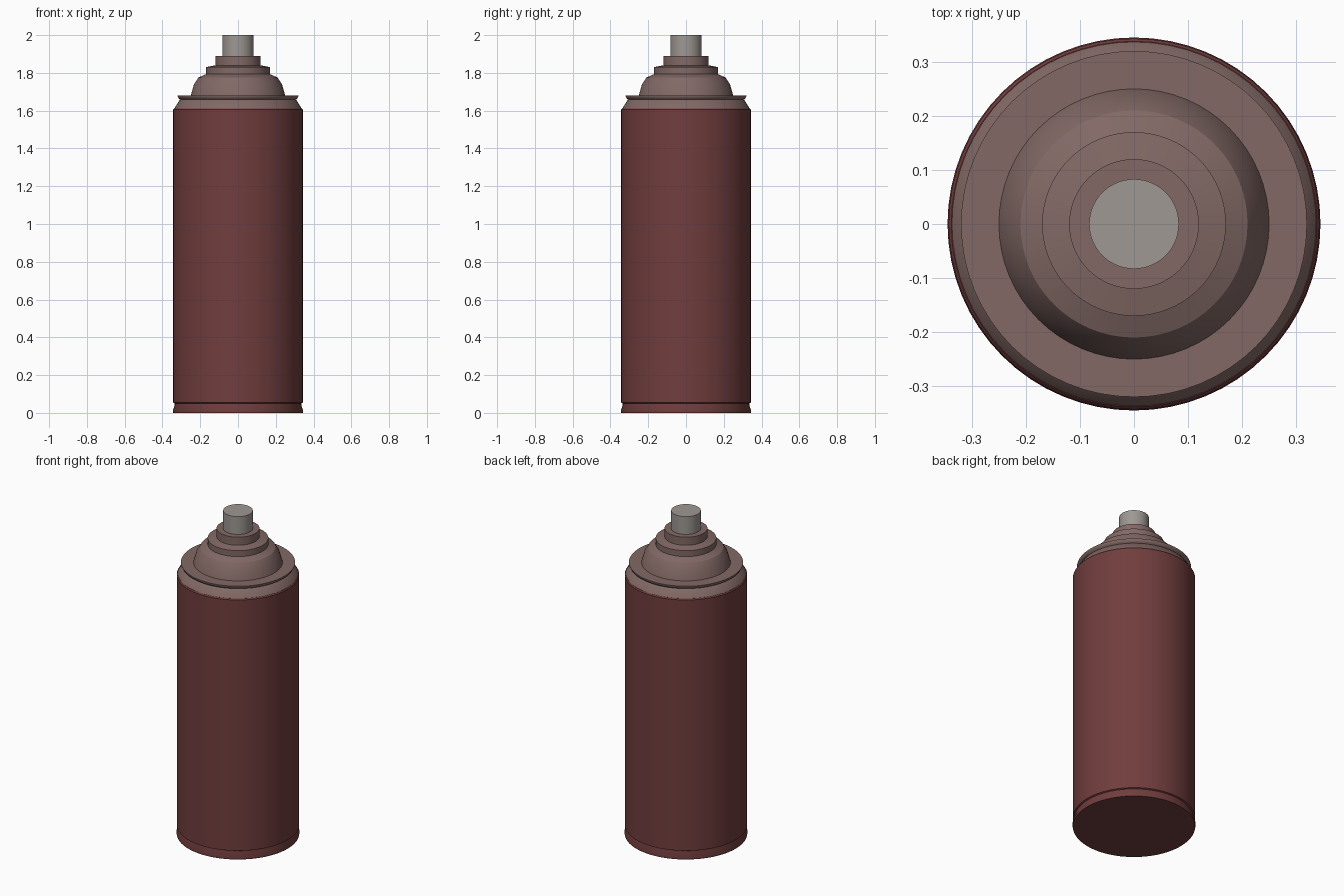
import bpy, bmesh, math

if "Cube" in bpy.data.objects:
    bpy.data.objects.remove(bpy.data.objects["Cube"])


def material(name, color):
    m = bpy.data.materials.new(name)
    m.diffuse_color = (*color, 1)
    m.use_nodes = True
    m.node_tree.nodes["Principled BSDF"].inputs["Base Color"].default_value = m.diffuse_color
    return m


red = material("dark red paint", (0.165, 0.047, 0.047))
metal = material("brownish metal", (0.223, 0.141, 0.130))
grey = material("grey plastic", (0.342, 0.314, 0.290))


def lathe(name, profile, mat, sides=64):
    """Spin an (r, z) profile around z; r = 0 ends close the shape."""
    bm = bmesh.new()
    rings = []
    for r, z in profile:
        if r == 0:
            rings.append([bm.verts.new((0, 0, z))] * sides)
        else:
            rings.append([bm.verts.new((r * math.cos(2 * math.pi * i / sides),
                                        r * math.sin(2 * math.pi * i / sides), z))
                          for i in range(sides)])
    for a, b in zip(rings, rings[1:]):
        for i in range(sides):
            j = (i + 1) % sides
            bm.faces.new(list(dict.fromkeys((a[i], a[j], b[j], b[i]))))
    bmesh.ops.recalc_face_normals(bm, faces=bm.faces)
    me = bpy.data.meshes.new(name)
    bm.to_mesh(me)
    bm.free()
    me.materials.append(mat)
    ob = bpy.data.objects.new(name, me)
    bpy.context.collection.objects.link(ob)
    bpy.ops.object.select_all(action='DESELECT')
    ob.select_set(True)
    bpy.context.view_layer.objects.active = ob
    bpy.ops.object.shade_smooth_by_angle(angle=math.radians(30))
    return ob


# painted can with its crimped base ring
lathe("can_body", [(0, 0), (0.343, 0), (0.345, 0.012), (0.335, 0.042), (0.335, 0.05),
                   (0.343, 0.054), (0.343, 1.605), (0.338, 1.612), (0, 1.612)], red)

# metal shoulder, rolled rim, domed top and valve cup
lathe("shoulder_and_dome", [(0, 1.605), (0.338, 1.61), (0.31, 1.655), (0.305, 1.658),
                            (0.314, 1.664), (0.32, 1.676), (0.32, 1.68), (0.25, 1.68),
                            (0.233, 1.74), (0.21, 1.775), (0.17, 1.793),
                            (0.17, 1.83), (0.12, 1.84), (0.12, 1.89), (0, 1.89)], metal)

# spray nozzle
lathe("nozzle", [(0, 1.88), (0.083, 1.88), (0.083, 2.0), (0, 2.0)], grey)
